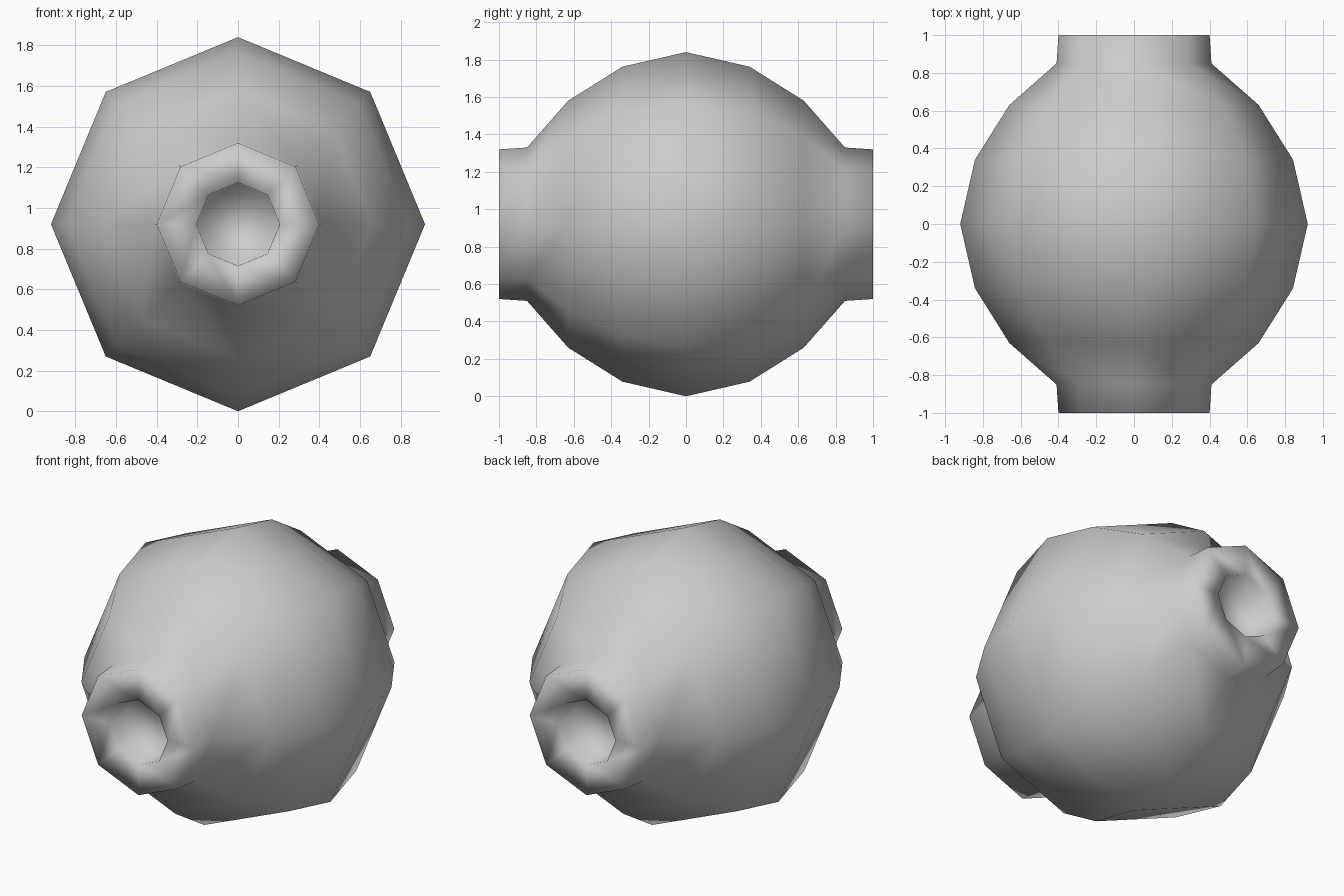
import bpy, bmesh, math

if "Cube" in bpy.data.objects:
    bpy.data.objects.remove(bpy.data.objects["Cube"])

SIDES = 8
CENTRE_Z = 0.92

# Half profile from the middle of the bulb to the recessed bore: (distance along y, radius)
half = [(0.34, 0.842), (0.63, 0.66), (0.85, 0.41), (1.0, 0.4), (1.0, 0.205), (0.85, 0.2)]
profile = [(-y, r) for y, r in reversed(half)] + [(0.0, 0.92)] + half

# Sweep the profile around the y axis
bm = bmesh.new()
rings = []
for y, r in profile:
    ring = []
    for i in range(SIDES):
        a = 2 * math.pi * i / SIDES
        ring.append(bm.verts.new((r * math.cos(a), y, CENTRE_Z + r * math.sin(a))))
    rings.append(ring)
for a, b in zip(rings, rings[1:]):
    for i in range(SIDES):
        j = (i + 1) % SIDES
        bm.faces.new((a[i], a[j], b[j], b[i]))

# Bore floors at both ends
bm.faces.new(rings[0])
bm.faces.new(rings[-1])
bmesh.ops.recalc_face_normals(bm, faces=bm.faces)
for f in bm.faces:
    f.smooth = True

mesh = bpy.data.meshes.new("bulb_with_necks")
bm.to_mesh(mesh)
bm.free()
bpy.context.collection.objects.link(bpy.data.objects.new("bulb_with_necks", mesh))
